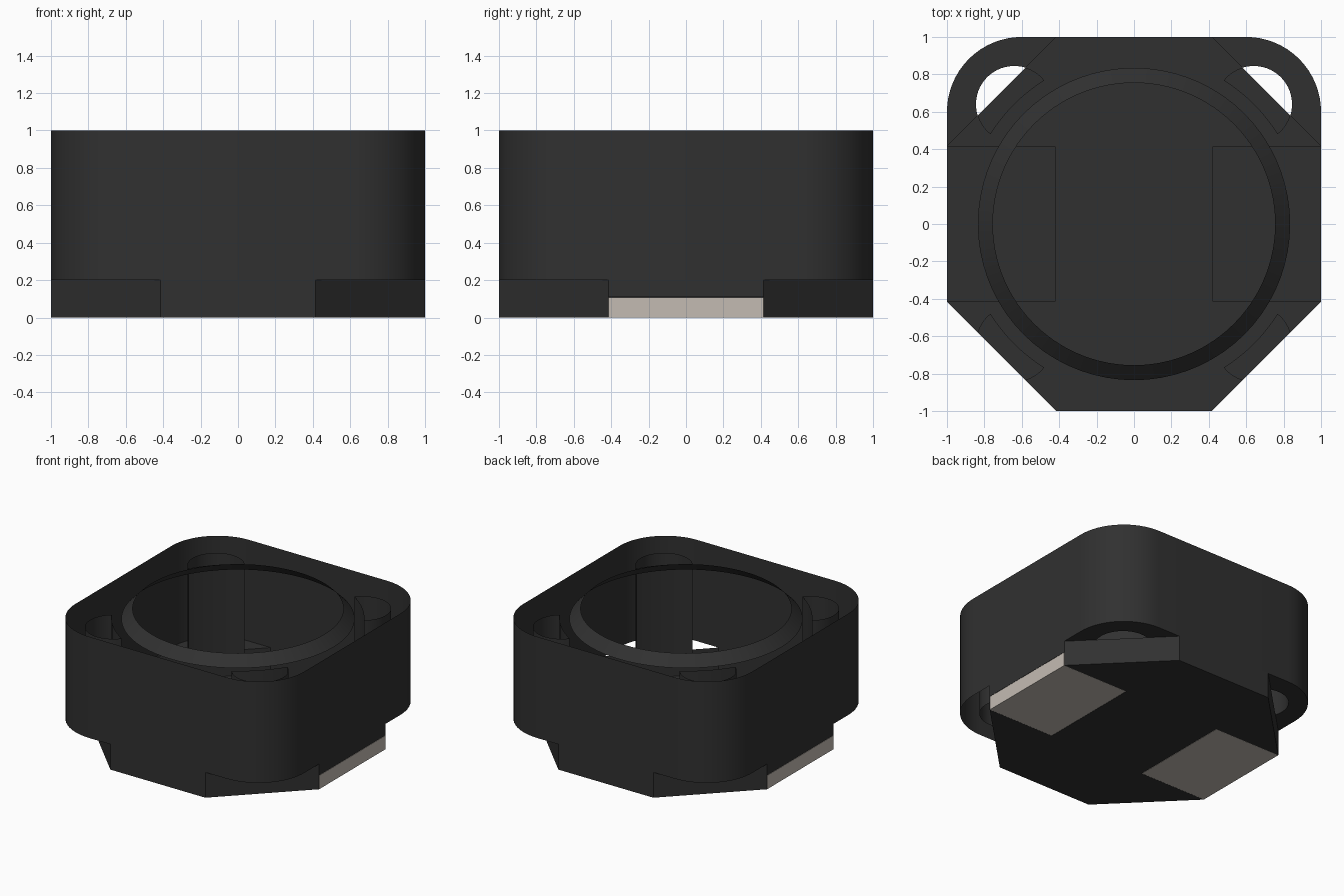
import bpy, bmesh, math

if "Cube" in bpy.data.objects:
    bpy.data.objects.remove(bpy.data.objects["Cube"], do_unlink=True)


def material(name, rgb, rough):
    m = bpy.data.materials.new(name)
    m.use_nodes = True
    m.diffuse_color = (*rgb, 1)
    b = m.node_tree.nodes["Principled BSDF"]
    b.inputs["Base Color"].default_value = (*rgb, 1)
    b.inputs["Roughness"].default_value = rough
    return m


DARK = material("dark ferrite", (0.03, 0.03, 0.03), 0.7)
TIN = material("tinned metal", (0.55, 0.50, 0.45), 0.5)

C = 0.415          # half length of the straight octagon sides
STEP = 0.2         # underside height of the shield
PAD = 0.11         # terminal thickness
PAD_X = 0.42       # inner edge of the terminals


def arc(cx, cy, r, a0, a1, n):
    """Points on an arc, angles in degrees."""
    angles = [math.radians(a0 + (a1 - a0) * i / n) for i in range(n + 1)]
    return [(cx + r * math.cos(a), cy + r * math.sin(a)) for a in angles]


def flat(bm, pts, z):
    return bm.faces.new([bm.verts.new((x, y, z)) for x, y in pts])


def wall(bm, pts, z0, z1, closed=False):
    low = [bm.verts.new((x, y, z0)) for x, y in pts]
    high = [bm.verts.new((x, y, z1)) for x, y in pts]
    n = len(pts)
    for i in range(n if closed else n - 1):
        j = (i + 1) % n
        bm.faces.new((low[i], low[j], high[j], high[i]))


def finish(name, bm, mat, mirror=None):
    bmesh.ops.remove_doubles(bm, verts=bm.verts, dist=0.0005)
    me = bpy.data.meshes.new(name)
    bm.to_mesh(me)
    bm.free()
    me.materials.append(mat)
    ob = bpy.data.objects.new(name, me)
    bpy.context.collection.objects.link(ob)
    bpy.ops.object.select_all(action='DESELECT')
    ob.select_set(True)
    bpy.context.view_layer.objects.active = ob
    bpy.ops.object.shade_smooth_by_angle(angle=math.radians(30))
    if mirror:
        mod = ob.modifiers.new("mirror", 'MIRROR')
        mod.use_axis = mirror
        mod.use_mirror_merge = False
    return ob


# Outer shield: open rounded-square sleeve
bm = bmesh.new()
loop = []
for k, (sx, sy) in enumerate([(1, 1), (-1, 1), (-1, -1), (1, -1)]):
    loop += arc(0.6 * sx, 0.6 * sy, 0.4, 90 * k, 90 * k + 90, 16)
wall(bm, loop, STEP, 1.0, closed=True)
finish("outer_shield", bm, DARK)

# Octagonal base: side strips, chamfers, floor and the two terminal pockets
bm = bmesh.new()
for s in (1, -1):
    wall(bm, [(-s * C, -s), (s * C, -s), (s, -s * C)], 0, STEP)
    wall(bm, [(s, s * C), (s * C, s)], 0, STEP)
    wall(bm, [(s, -s * C), (s, s * C)], PAD, STEP)
    pocket = [(s, -s * C), (s * PAD_X, -s * C), (s * PAD_X, s * C), (s, s * C)]
    wall(bm, pocket, 0, PAD)
    flat(bm, pocket[::-1], PAD)
half = [(-C, -1), (C, -1), (1, -C), (PAD_X, -C), (PAD_X, C), (1, C)]
floor = half + [(-x, -y) for x, y in half]
flat(bm, floor[::-1], 0)
finish("octagon_base", bm, DARK)

# Shield underside at the two back corners, notched by the wire slots
R, SC, SR = 0.905, 0.64, 0.205          # bore radius, slot centre, slot radius
line_gap = (2 * SC - (1 + C)) / math.sqrt(2)
half_chord = math.degrees(math.acos(-line_gap * -1 / SR)) if line_gap > 0 else \
    math.degrees(math.acos(-line_gap / SR))
a_cut = 45 - half_chord                 # slot meets the chamfer
bm = bmesh.new()
outline = [(1, C)] + arc(0.6, 0.6, 0.4, 0, 90, 16) + [(C, 1)]
outline += arc(SC, SC, SR, 90 - a_cut, a_cut, 20)
flat(bm, outline[::-1], STEP)
finish("back_corner_underside", bm, DARK, (True, False, False))

# Wire slots: lens-shaped tubes with a small floor over the base
dist = math.hypot(SC, SC)
cos_t = (dist ** 2 + R ** 2 - SR ** 2) / (2 * dist * R)
t = math.degrees(math.acos(cos_t))
px, py = arc(0, 0, R, 45 - t, 45 - t, 1)[0]
a_in = math.degrees(math.atan2(py - SC, px - SC))
inner = arc(0, 0, R, 45 + t, 45 - t, 10)
bm = bmesh.new()
wall(bm, arc(SC, SC, SR, a_in, 90 - a_in, 28), STEP, 0.93)
wall(bm, inner, STEP, 0.93)
flat(bm, inner + arc(SC, SC, SR, a_in, a_cut, 5)[1:]
     + arc(SC, SC, SR, 90 - a_cut, 90 - a_in, 5)[:-1], STEP)
finish("wire_slots", bm, DARK, (True, True, False))

# Chamfered rim of the core
bm = bmesh.new()
ring = [arc(0, 0, r, 0, 360, 72)[:-1] for r in (0.835, 0.755)]
low, high = [[bm.verts.new((x, y, z)) for x, y in pts]
             for pts, z in zip(ring, (0.92, 1.0))]
for i in range(72):
    j = (i + 1) % 72
    bm.faces.new((low[i], low[j], high[j], high[i]))
finish("core_rim", bm, DARK)

# Terminals set in the base pockets
for side, s in (("left", 1), ("right", -1)):
    bm = bmesh.new()
    bmesh.ops.create_cube(bm, size=1)
    w = 1 - PAD_X - 0.002
    for v in bm.verts:
        v.co.x = s * (1 - w / 2) + v.co.x * w
        v.co.y *= 2 * C - 0.002
        v.co.z = (v.co.z + 0.5) * (PAD - 0.002)
    finish(side + "_terminal", bm, TIN)
